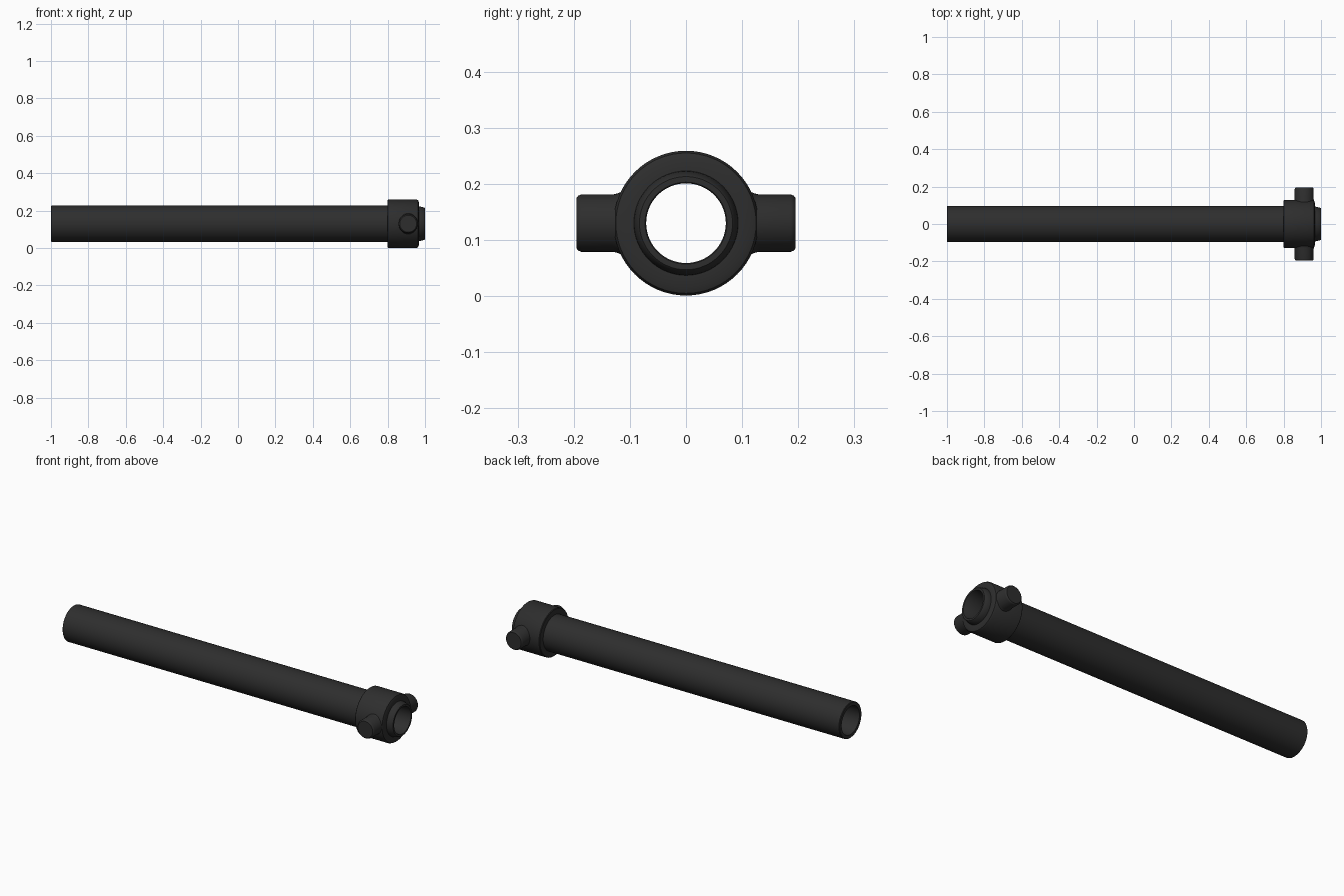
import bpy
import math
from mathutils import Matrix, Vector

cube = bpy.data.objects.get("Cube")
if cube:
    bpy.data.objects.remove(cube, do_unlink=True)

AXIS_Z = 0.13
PIN_X = 0.91

mat = bpy.data.materials.new("black_metal")
mat.use_nodes = True
colour = (0.027, 0.027, 0.027, 1.0)
mat.diffuse_color = colour
mat.node_tree.nodes["Principled BSDF"].inputs["Base Color"].default_value = colour


def lathe(name, profile, axis, origin, closed, sides=64):
    """Spin (distance along axis, radius) points around an axis."""
    turn = Vector((0, 0, 1)).rotation_difference(Vector(axis)).to_matrix().to_4x4()
    place = Matrix.Translation(origin) @ turn
    verts, faces = [], []
    for i in range(sides):
        a = 2 * math.pi * i / sides
        verts += [place @ Vector((r * math.cos(a), r * math.sin(a), d)) for d, r in profile]
    n = len(profile)
    for i in range(sides):
        j = (i + 1) % sides
        for k in range(n if closed else n - 1):
            m = (k + 1) % n
            faces.append((i * n + k, j * n + k, j * n + m, i * n + m))
    if not closed:
        faces.append([i * n for i in reversed(range(sides))])
        faces.append([i * n + n - 1 for i in range(sides)])
    mesh = bpy.data.meshes.new(name)
    mesh.from_pydata(verts, [], faces)
    mesh.materials.append(mat)
    obj = bpy.data.objects.new(name, mesh)
    bpy.context.collection.objects.link(obj)
    bpy.ops.object.select_all(action="DESELECT")
    obj.select_set(True)
    bpy.context.view_layer.objects.active = obj
    bpy.ops.object.shade_smooth_by_angle(angle=math.radians(35))
    return obj


centre = (0, 0, AXIS_Z)

# Hollow main pipe
lathe("pipe", [(-1, 0.077), (-1, 0.094), (-0.997, 0.097), (0.82, 0.097), (0.82, 0.077)],
      (1, 0, 0), centre, True)

# Collar with its rounded rim and tapered nozzle lip
lathe("collar", [(0.8, 0.077), (0.8, 0.126), (0.803, 0.129), (0.955, 0.129),
                 (0.963, 0.125), (0.967, 0.114), (0.967, 0.093), (0.975, 0.092),
                 (0.997, 0.086), (1.0, 0.083), (1.0, 0.073), (0.997, 0.071),
                 (0.83, 0.071)],
      (1, 0, 0), centre, True)

# Side pins, flared where they meet the collar
pin = [(0.1, 0.055), (0.117, 0.055), (0.122, 0.053), (0.13, 0.051),
       (0.187, 0.051), (0.192, 0.049), (0.195, 0.045)]
for side, name in ((-1, "front_pin"), (1, "back_pin")):
    lathe(name, pin, (0, side, 0), (PIN_X, 0, AXIS_Z), False, 40)
